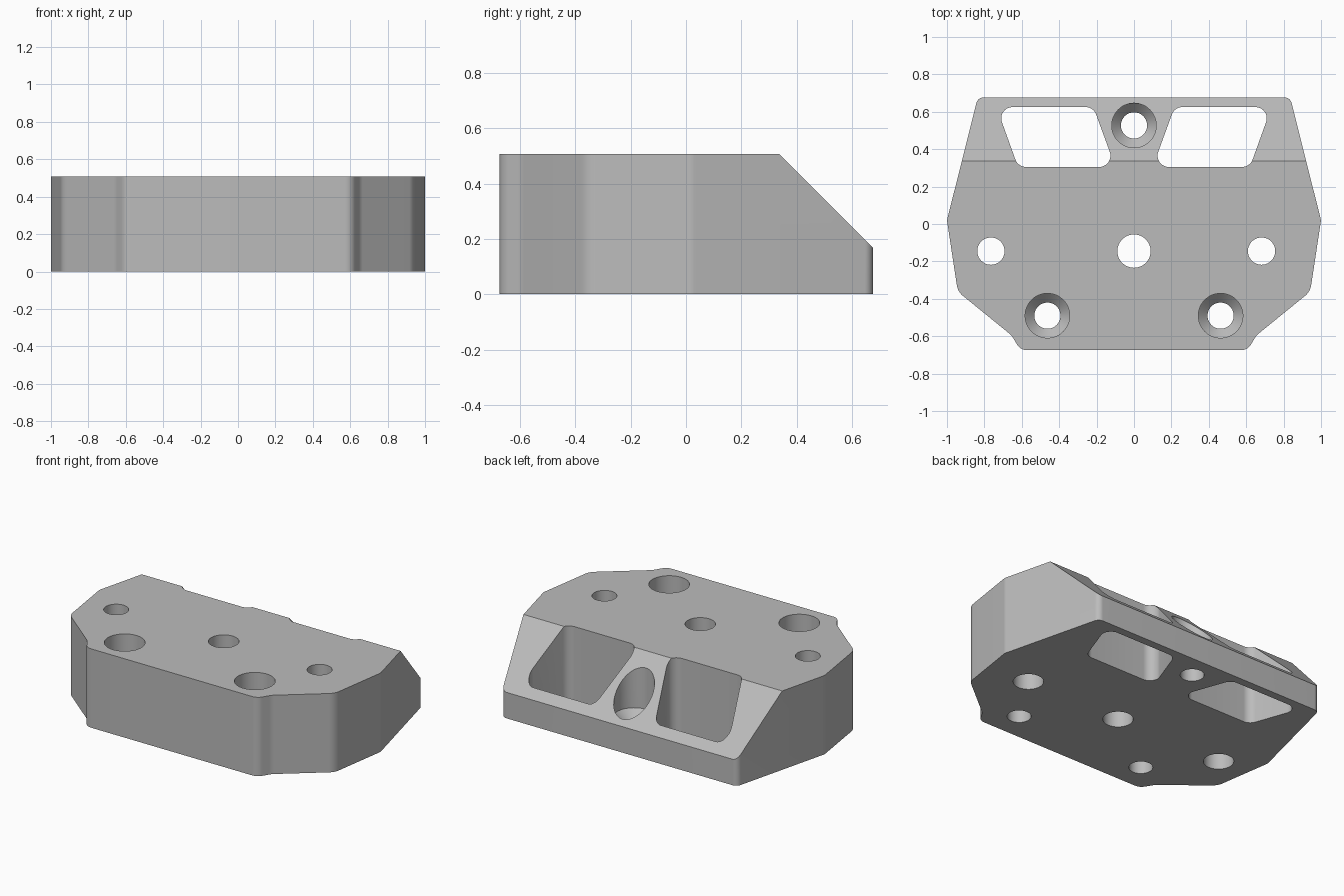
import bpy
import bmesh
import math
from mathutils import Vector

if "Cube" in bpy.data.objects:
    bpy.data.objects.remove(bpy.data.objects["Cube"], do_unlink=True)

HEIGHT = 0.507
BACK = 0.677

metal = bpy.data.materials.new("plain grey")
metal.use_nodes = True
metal.diffuse_color = (0.5, 0.5, 0.5, 1)
metal.node_tree.nodes["Principled BSDF"].inputs["Base Color"].default_value = (0.5, 0.5, 0.5, 1)


def fillet(corners, steps=10):
    """Round the corners of a closed outline given as (x, y, radius)."""
    points = []
    for i, (x, y, r) in enumerate(corners):
        p = Vector((x, y))
        a = (Vector(corners[i - 1][:2]) - p).normalized()
        b = (Vector(corners[(i + 1) % len(corners)][:2]) - p).normalized()
        half = a.angle(b) / 2
        centre = p + (a + b).normalized() * r / math.sin(half)
        start = p + a * r / math.tan(half) - centre
        end = p + b * r / math.tan(half) - centre
        sweep = math.pi - 2 * half
        for k in range(steps + 1):
            t = k / steps
            arc = (start * math.sin((1 - t) * sweep) + end * math.sin(t * sweep)) / math.sin(sweep)
            points.append(centre + arc)
    return points


def loft(name, rings):
    """Solid made by joining matching rings of points, capped at both ends."""
    bm = bmesh.new()
    loops = [[bm.verts.new(p) for p in ring] for ring in rings]
    n = len(loops[0])
    for low, high in zip(loops, loops[1:]):
        for i in range(n):
            j = (i + 1) % n
            bm.faces.new((low[i], low[j], high[j], high[i]))
    bm.faces.new(loops[0][::-1])
    bm.faces.new(loops[-1])
    bmesh.ops.recalc_face_normals(bm, faces=bm.faces)
    mesh = bpy.data.meshes.new(name)
    bm.to_mesh(mesh)
    bm.free()
    mesh.materials.append(metal)
    obj = bpy.data.objects.new(name, mesh)
    bpy.context.collection.objects.link(obj)
    return obj


def prism(name, outline, z0, z1):
    return loft(name, [[(p.x, p.y, z) for p in outline] for z in (z0, z1)])


def turned(name, x, y, profile, sides=48):
    """Round hole cutter from (radius, height) steps."""
    angles = [2 * math.pi * i / sides for i in range(sides)]
    return loft(name, [[(x + r * math.cos(a), y + r * math.sin(a), z) for a in angles]
                       for r, z in profile])


# Block with rounded outline, mirrored about the centre line
side = [(0.607, -0.674, 0.06), (0.655, -0.595, 0.09), (0.942, -0.362, 0.09),
        (1.0, 0.02, 0.06), (0.835, BACK, 0.04)]
outline = side + [(-x, y, r) for x, y, r in reversed(side)]
block = prism("mounting_block", fillet(outline), 0, HEIGHT)

# Sloping rear face
bm = bmesh.new()
bm.from_mesh(block.data)
cut = bmesh.ops.bisect_plane(bm, geom=bm.verts[:] + bm.edges[:] + bm.faces[:],
                             plane_co=(0, 0.337, HEIGHT), plane_no=(0, 1, 1), clear_outer=True)
edges = [e for e in cut["geom_cut"] if isinstance(e, bmesh.types.BMEdge)]
bmesh.ops.contextual_create(bm, geom=edges)
bmesh.ops.recalc_face_normals(bm, faces=bm.faces)
bm.to_mesh(block.data)
bm.free()

cutters = []

# Rear pockets
pocket = [(0.10, 0.305, 0.06), (0.62, 0.305, 0.06), (0.735, 0.625, 0.06), (0.217, 0.625, 0.06)]
for s in (-1, 1):
    shape = fillet([(s * x, y, r) for x, y, r in pocket])
    cutters.append(prism("pocket_cutter", shape, -0.1, 0.7))

# Countersunk screw holes
for x, y in ((0, 0.527), (-0.463, -0.49), (0.463, -0.49)):
    cutters.append(turned("screw_hole_cutter", x, y,
                          [(0.07, -0.1), (0.07, 0.12), (0.119, 0.17), (0.119, 0.7)]))

# Central through hole
cutters.append(turned("centre_hole_cutter", 0, -0.145, [(0.089, -0.1), (0.089, 0.7)]))

# Side holes, wider from below
for x in (-0.765, 0.682):
    cutters.append(turned("side_hole_cutter", x, -0.145,
                          [(0.089, -0.1), (0.089, 0.25), (0.073, 0.25), (0.073, 0.7)]))

# Cut everything out of the block
bpy.context.view_layer.objects.active = block
for cutter in cutters:
    cutter.hide_render = True
    mod = block.modifiers.new("cut", "BOOLEAN")
    mod.operation = "DIFFERENCE"
    mod.solver = "EXACT"
    mod.object = cutter
    bpy.ops.object.modifier_apply(modifier=mod.name)
    bpy.data.objects.remove(cutter, do_unlink=True)

bpy.ops.object.select_all(action="DESELECT")
block.select_set(True)
bpy.ops.object.shade_smooth_by_angle(angle=math.radians(25))
